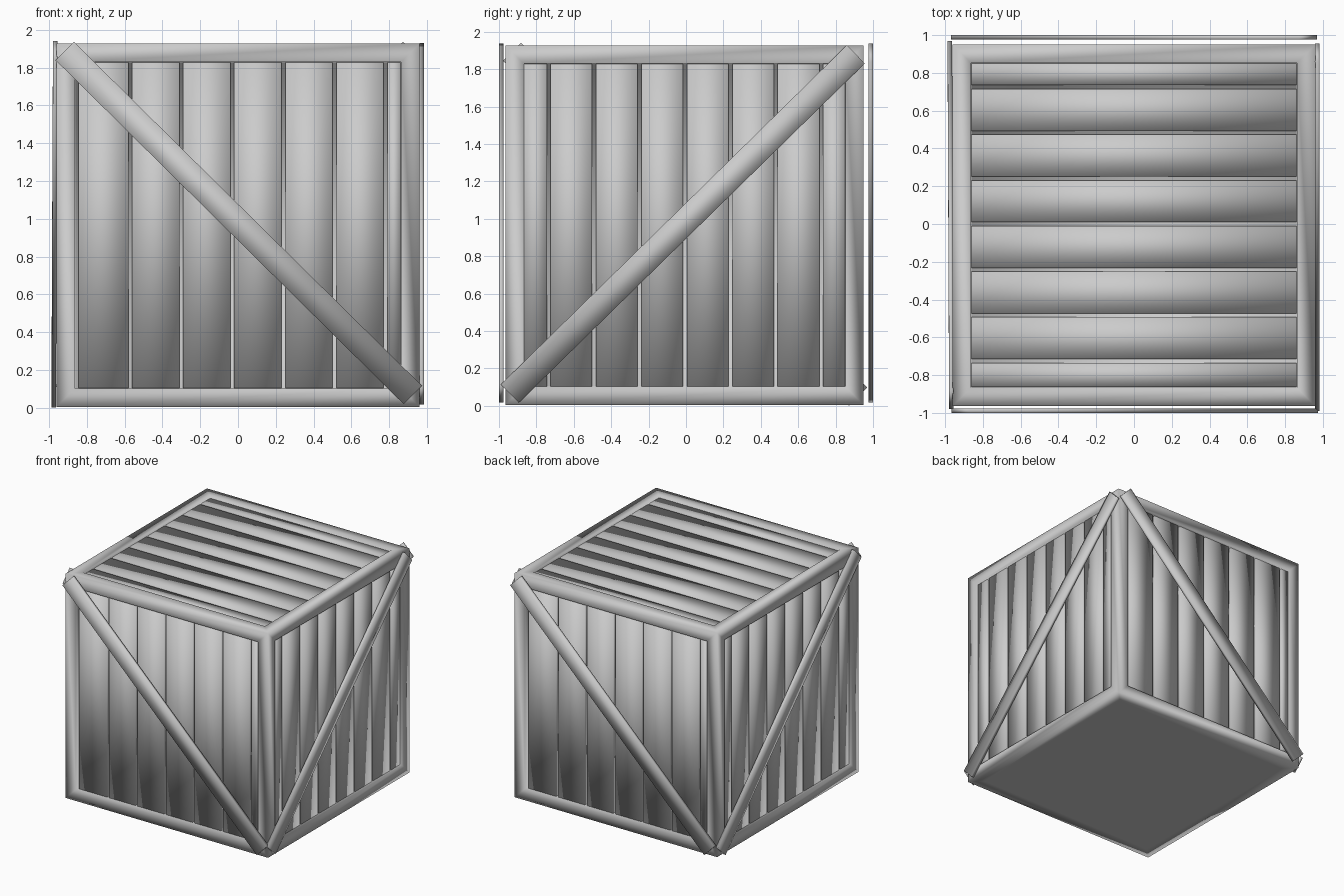
import bpy, bmesh
from math import atan2, pi
from mathutils import Matrix, Vector

if "Cube" in bpy.data.objects:
    bpy.data.objects.remove(bpy.data.objects["Cube"])

CY = -0.0075                      # centre of the frame in y
X0, Y0, Z0, Z1 = 0.96, 0.957, 0.005, 1.927
CZ = (Z0 + Z1) / 2
FLOOR, TOP, GAP = 0.05, 0.02, 0.02   # depth of panel floor, depth of plank face, seam


def finish(name, bm):
    mesh = bpy.data.meshes.new(name)
    bmesh.ops.recalc_face_normals(bm, faces=bm.faces)
    bm.to_mesh(mesh)
    bm.free()
    for p in mesh.polygons:
        p.use_smooth = True
    ob = bpy.data.objects.new(name, mesh)
    bpy.context.collection.objects.link(ob)
    return ob


def add_box(bm, centre, size, mat=Matrix()):
    m = mat @ Matrix.Translation(centre) @ Matrix.Diagonal((*size, 1))
    bmesh.ops.create_cube(bm, size=1, matrix=m)


# Crate body: inset every side for the mitred frame, then sink all but the bottom
bm = bmesh.new()
add_box(bm, (0, CY, CZ), (2 * X0, 2 * Y0, Z1 - Z0))
sides = list(bm.faces)
bmesh.ops.inset_individual(bm, faces=sides, thickness=0.097, use_even_offset=True)
sunk = [f for f in sides if f.normal.z > -0.5]
bmesh.ops.inset_individual(bm, faces=sunk, thickness=0.004, depth=-FLOOR,
                           use_even_offset=True)
finish("crate_frame", bm)


# Planks: local x across, local z along, local -y outward
def planks(name, mat, lo, hi, seams, z_lo, z_hi, face):
    bm = bmesh.new()
    edges = [lo - GAP / 2] + seams + [hi + GAP / 2]
    for a, b in zip(edges, edges[1:]):
        a, b = a + GAP / 2, b - GAP / 2
        add_box(bm, ((a + b) / 2, -face + (TOP + FLOOR) / 2, (z_lo + z_hi) / 2),
                (b - a, FLOOR - TOP, z_hi - z_lo), mat)
    finish(name, bm)


mid = Matrix.Translation((0, CY, 0))
front_seams = [-0.57 + 0.27 * i for i in range(6)]
side_seams = [-0.727 + 0.243 * i for i in range(7)]
for i, (a, b) in enumerate((("front", "right"), ("back", "left"))):
    turn = mid @ Matrix.Rotation(pi * i, 4, 'Z')
    planks(a + "_planks", turn, -0.845, 0.86, front_seams, 0.105, 1.827, Y0)
    planks(b + "_planks", turn @ Matrix.Rotation(pi / 2, 4, 'Z'),
           -0.858, 0.858, side_seams, 0.105, 1.827, X0)
# Top planks run along x
top_mat = Matrix(((0, 0, 1, 0), (1, 0, 0, 0), (0, -1, 0, 0), (0, 0, 0, 1)))
planks("top_planks", top_mat, -0.863, 0.855,
       [0.725 - 0.2417 * i for i in range(6, -1, -1)], -0.86, 0.86, Z1)


# Diagonal braces: thin boards just outside each side, from p to q
def brace(name, p, q, normal, thick=0.024):
    p, q, n = Vector(p), Vector(q), Vector(normal)
    d = (q - p).normalized()
    rot = Matrix((d, n, d.cross(n))).transposed().to_4x4()
    bm = bmesh.new()
    add_box(bm, (0, 0, 0), ((q - p).length, thick, 0.137),
            Matrix.Translation((p + q) / 2) @ rot)
    finish(name, bm)


brace("front_brace", (-0.917, -0.988, 1.888), (0.925, -0.988, 0.068), (0, -1, 0))
brace("back_brace", (0.92, 0.988, 1.888), (-0.92, 0.988, 0.068), (0, 1, 0))
brace("right_brace", (0.971, -0.942, 0.066), (0.971, 0.908, 1.88), (1, 0, 0))
brace("left_brace", (-0.975, 0.92, 0.05), (-0.967, -0.93, 1.893), (-1, 0, 0))
